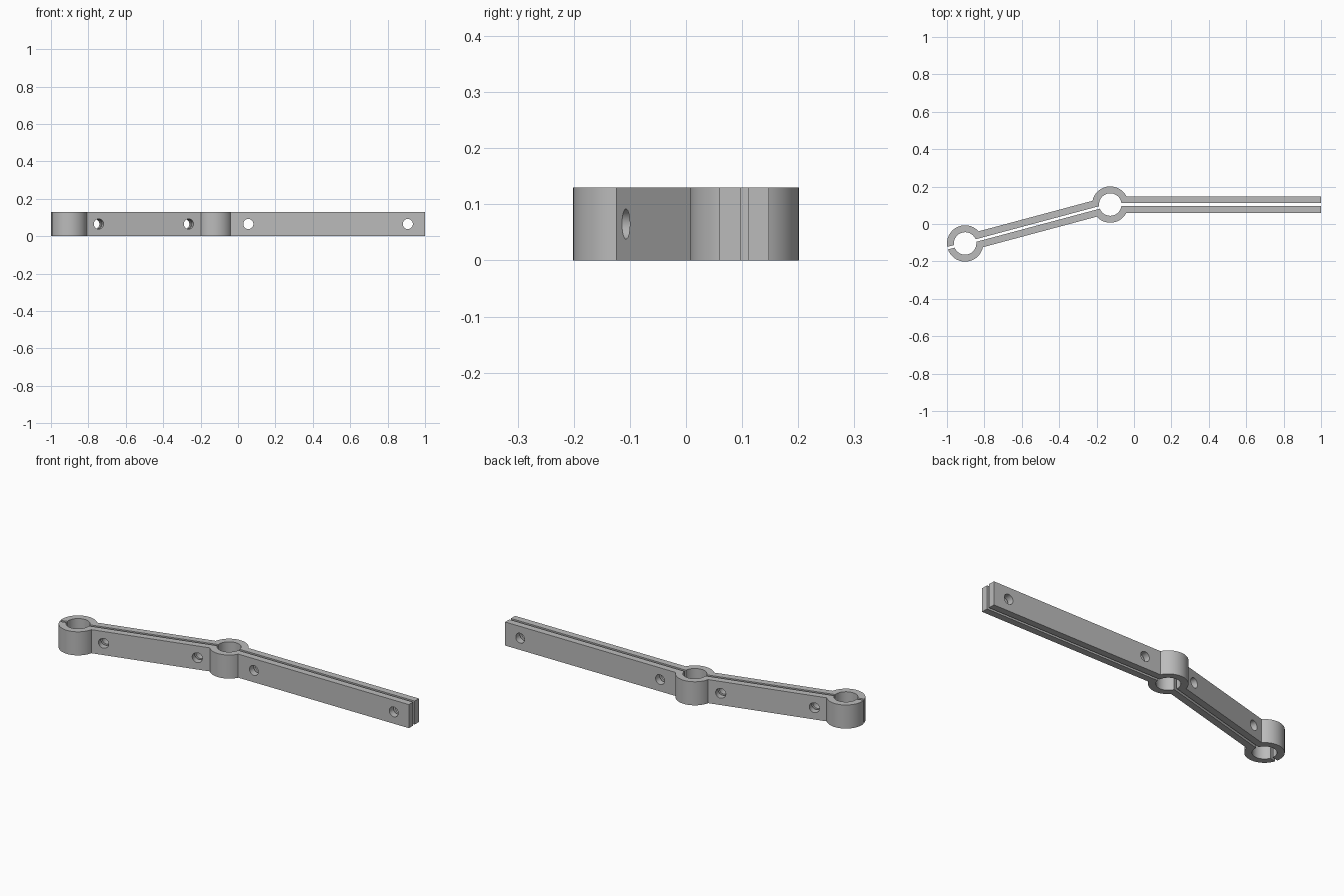
import bpy, bmesh
from math import asin, radians, cos, sin, pi
from mathutils import Matrix, Vector

cube = bpy.data.objects.get("Cube")
if cube:
    bpy.data.objects.remove(cube, do_unlink=True)

HEIGHT = 0.13
OUTER, INNER = 0.097, 0.06       # socket ring radii
ARM, SLOT = 0.044, 0.007         # half widths of the arm and the slot
BEND = radians(15)
END_RING = Vector((-0.903, -0.104))
MID_RING = Vector((-0.127, 0.104))

grey = bpy.data.materials.new("grey")
grey.use_nodes = True
colour = (0.5, 0.5, 0.5, 1)
grey.diffuse_color = colour
grey.node_tree.nodes["Principled BSDF"].inputs["Base Color"].default_value = colour


def arc(centre, radius, start, stop, steps=36):
    angles = [start + (stop - start) * i / steps for i in range(steps + 1)]
    return [centre + radius * Vector((cos(a), sin(a))) for a in angles]


def make_object(name, bm):
    bmesh.ops.recalc_face_normals(bm, faces=bm.faces)
    mesh = bpy.data.meshes.new(name)
    bm.to_mesh(mesh)
    bm.free()
    obj = bpy.data.objects.new(name, mesh)
    bpy.context.collection.objects.link(obj)
    return obj


def clamp_half(name, side):
    # Closed outline: outside of both rings, arm end, then back along the slot
    wide, thin, hole = asin(ARM / OUTER), asin(SLOT / OUTER), asin(SLOT / INNER)
    outline = arc(END_RING, OUTER, BEND + side * (pi - thin), BEND + side * wide)
    outline += arc(MID_RING, OUTER, BEND + side * (pi - wide), side * wide)
    outline += [Vector((1, MID_RING.y + side * w)) for w in (ARM, SLOT)]
    outline += arc(MID_RING, INNER, side * hole, BEND + side * (pi - hole))
    outline += arc(END_RING, INNER, BEND + side * hole, BEND + side * (pi - hole))
    bm = bmesh.new()
    face = bm.faces.new([bm.verts.new((p.x, p.y, 0)) for p in outline])
    top = bmesh.ops.extrude_face_region(bm, geom=[face])["geom"]
    bmesh.ops.translate(bm, vec=(0, 0, HEIGHT),
                        verts=[v for v in top if isinstance(v, bmesh.types.BMVert)])
    return make_object(name, bm)


# Bolt hole cutters, square to each arm
bm = bmesh.new()
for ring, angle, distance in ((END_RING, BEND, 0.152), (END_RING, BEND, 0.65),
                              (MID_RING, 0, 0.182), (MID_RING, 0, 1.035)):
    spot = ring + distance * Vector((cos(angle), sin(angle)))
    place = (Matrix.Translation((spot.x, spot.y, HEIGHT / 2))
             @ Matrix.Rotation(angle, 4, 'Z') @ Matrix.Rotation(pi / 2, 4, 'X'))
    bmesh.ops.create_cone(bm, cap_ends=True, segments=40, radius1=0.027,
                          radius2=0.027, depth=0.2, matrix=place)
cutter = make_object("bolt_hole_cutter", bm)
cutter.hide_render = True

# The two clamp halves, drilled through
for name, side in (("back_clamp_half", 1), ("front_clamp_half", -1)):
    half = clamp_half(name, side)
    drill = half.modifiers.new("bolt_holes", 'BOOLEAN')
    drill.operation, drill.solver, drill.object = 'DIFFERENCE', 'EXACT', cutter
    bpy.ops.object.select_all(action='DESELECT')
    half.select_set(True)
    bpy.context.view_layer.objects.active = half
    bpy.ops.object.modifier_apply(modifier=drill.name)
    half.data.materials.clear()
    half.data.materials.append(grey)
    bpy.ops.object.shade_smooth_by_angle(angle=radians(25))

bpy.data.objects.remove(cutter, do_unlink=True)
